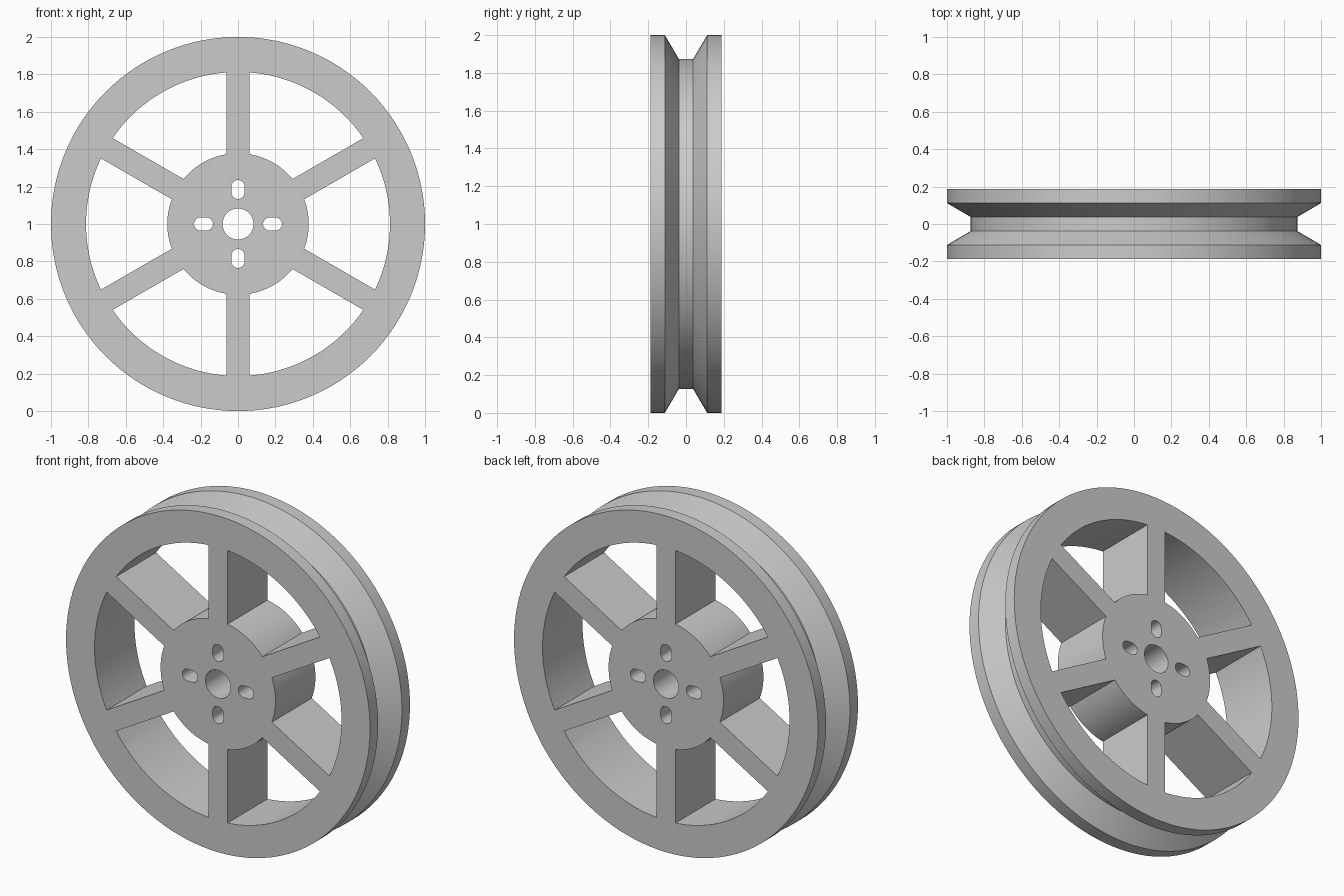
import bpy, bmesh
from math import sin, cos, asin, pi, radians
from mathutils import Vector, Matrix

cube = bpy.data.objects.get("Cube")
if cube:
    bpy.data.objects.remove(cube, do_unlink=True)

HALF_DEPTH = 0.1875
RIM_INNER, HUB_RADIUS, HALF_SPOKE = 0.8125, 0.378, 0.0625
CENTRE = Vector((0, 0, 1))

grey = bpy.data.materials.new("plain grey")
grey.use_nodes = True
colour = (0.6, 0.6, 0.6, 1)
grey.diffuse_color = colour
grey.node_tree.nodes["Principled BSDF"].inputs["Base Color"].default_value = colour


def make_object(name, bm):
    bmesh.ops.recalc_face_normals(bm, faces=bm.faces)
    mesh = bpy.data.meshes.new(name)
    bm.to_mesh(mesh)
    bm.free()
    obj = bpy.data.objects.new(name, mesh)
    bpy.context.collection.objects.link(obj)
    mesh.materials.append(grey)
    return obj


def arc(radius, start, end, steps, offset=0):
    """Points of an arc around the wheel axis, shifted sideways by offset."""
    angles = [start + (end - start) * i / steps for i in range(steps + 1)]
    return [(offset + radius * cos(a), radius * sin(a)) for a in angles]


def add_prism(bm, outline, turn=0):
    """Extrude an outline right through the wheel, turned about its axis."""
    spin = Matrix.Rotation(turn, 3, 'Y')
    verts = [bm.verts.new(CENTRE + spin @ Vector((x, -0.3, z))) for x, z in outline]
    face = bm.faces.new(verts)
    moved = bmesh.ops.extrude_face_region(bm, geom=[face])["geom"]
    bmesh.ops.translate(bm, vec=(0, 0.6, 0),
                        verts=[v for v in moved if isinstance(v, bmesh.types.BMVert)])


# Wheel body: grooved profile turned about the axis
profile = [(0, -HALF_DEPTH), (1, -HALF_DEPTH), (1, -0.112), (0.873, -0.0375),
           (0.873, 0.0375), (1, 0.112), (1, HALF_DEPTH), (0, HALF_DEPTH)]
bm = bmesh.new()
verts = [bm.verts.new((r, y, 1)) for r, y in profile]
edges = [bm.edges.new(pair) for pair in zip(verts, verts[1:])]
bmesh.ops.spin(bm, geom=verts + edges, cent=CENTRE, axis=(0, 1, 0),
               angle=2 * pi, steps=128)
bmesh.ops.remove_doubles(bm, verts=bm.verts, dist=0.0001)
wheel = make_object("pulley_wheel", bm)

# Openings: six windows between spokes, axle hole and four slots
bm = bmesh.new()
outer = radians(30) - asin(HALF_SPOKE / RIM_INNER)
inner = radians(30) - asin(HALF_SPOKE / HUB_RADIUS)
window = arc(RIM_INNER, -outer, outer, 20) + arc(HUB_RADIUS, inner, -inner, 14)
for i in range(6):
    add_prism(bm, window, i * pi / 3)
add_prism(bm, arc(0.083, 0, 2 * pi, 48)[:-1])
slot = arc(0.035, -pi / 2, pi / 2, 12, 0.2) + arc(0.035, pi / 2, 3 * pi / 2, 12, 0.169)
for i in range(4):
    add_prism(bm, slot, i * pi / 2)
cutter = make_object("opening_cutter", bm)
cutter.hide_render = True

# Cut the openings, then drop the cutter
bpy.ops.object.select_all(action='DESELECT')
bpy.context.view_layer.objects.active = wheel
wheel.select_set(True)
cut = wheel.modifiers.new("openings", 'BOOLEAN')
cut.operation = 'DIFFERENCE'
cut.solver = 'EXACT'
cut.object = cutter
bpy.ops.object.modifier_apply(modifier=cut.name)
bpy.data.objects.remove(cutter, do_unlink=True)

bpy.ops.object.shade_smooth_by_angle(angle=radians(25))
